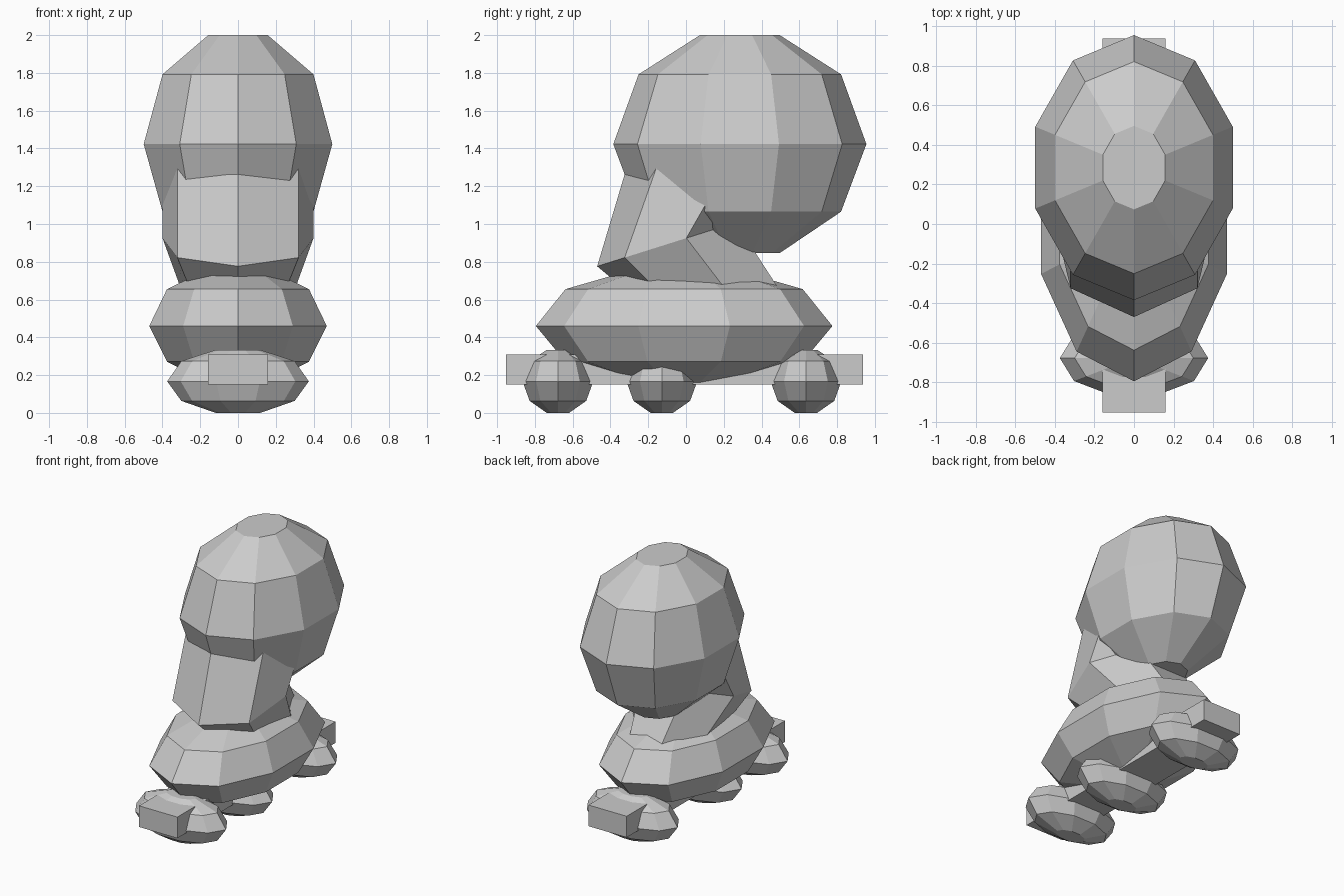
import bpy, bmesh
from math import sin, cos, pi, radians
from mathutils import Vector

cube = bpy.data.objects.get("Cube")
if cube:
    bpy.data.objects.remove(cube)

grey = bpy.data.materials.new("plain grey")
grey.use_nodes = True
COLOUR = (0.6, 0.6, 0.6, 1)
grey.diffuse_color = COLOUR
grey.node_tree.nodes["Principled BSDF"].inputs["Base Color"].default_value = COLOUR


def finish(name, bm):
    bmesh.ops.recalc_face_normals(bm, faces=bm.faces)
    mesh = bpy.data.meshes.new(name)
    bm.to_mesh(mesh)
    bm.free()
    mesh.materials.append(grey)
    obj = bpy.data.objects.new(name, mesh)
    bpy.context.collection.objects.link(obj)
    return obj


def ring(bm, sides, centre, rx, ry, tilt=0, start=0):
    """Elliptical ring starting at the front, pitched about x by tilt."""
    verts = []
    for i in range(sides):
        a = start + 2 * pi * i / sides
        v = -ry * cos(a)
        verts.append(bm.verts.new(Vector(centre) + Vector((rx * sin(a), v * cos(tilt), v * sin(tilt)))))
    return verts


def skin(bm, rings):
    for a, b in zip(rings, rings[1:]):
        n = len(a)
        for i in range(n):
            bm.faces.new((a[i], a[(i + 1) % n], b[(i + 1) % n], b[i]))
    bm.faces.new(rings[0])
    bm.faces.new(rings[-1])


def faceted_ball(name, y, z, rx, ry, rz, start=0):
    """Ten-sided flattened ball with flat ends."""
    bm = bmesh.new()
    profile = [(-1, .315), (-.62, .8), (0, 1), (.64, .8), (1, .315)]
    skin(bm, [ring(bm, 10, (0, y, z + h * rz), rx * r, ry * r, 0, start) for h, r in profile])
    return finish(name, bm)


# Head and body
faceted_ball("head", .285, 1.423, .525, .67, .577)
faceted_ball("body", -.01, .46, .494, .785, .305)

# Bent seven-sided neck
bm = bmesh.new()
skin(bm, [
    ring(bm, 7, (0, .2, .55), .27, .4),
    ring(bm, 7, (0, -.084, .898), .41, .405, radians(17.5)),
    ring(bm, 7, (0, .095, 1.26), .41, .405, radians(-11)),
])
finish("neck", bm)

# Three wide rollers
for name, y in (("front", -.678), ("middle", -.128), ("rear", .635)):
    faceted_ball(name + "_roller", y, .167, .375, .197, .167, pi / 2)

# Long chassis bar
bm = bmesh.new()
bmesh.ops.create_cube(bm, size=1)
bmesh.ops.scale(bm, vec=(.32, 1.89, .16), verts=bm.verts)
bmesh.ops.translate(bm, vec=(0, -.008, .23), verts=bm.verts)
finish("chassis_bar", bm)
